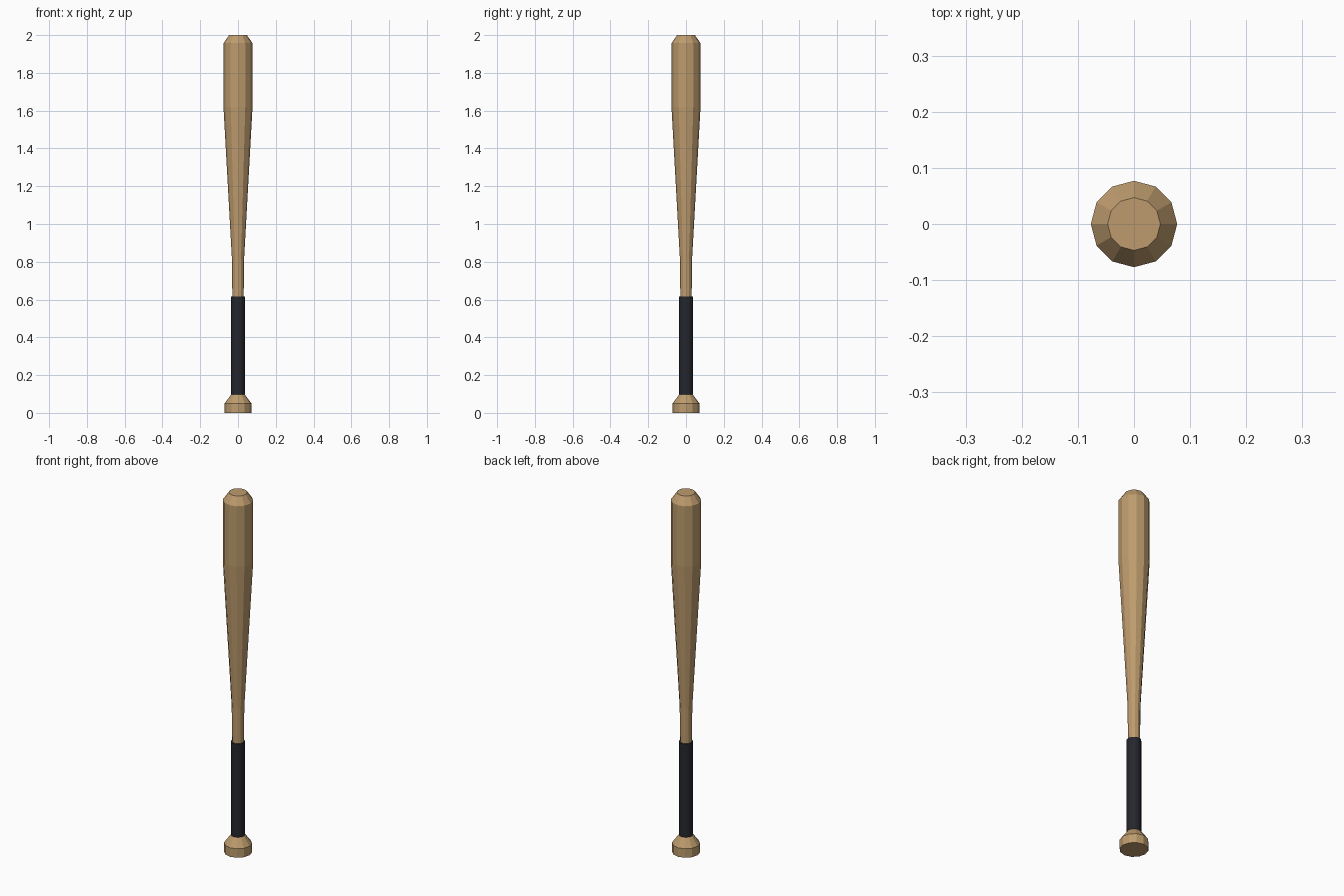
import bpy, bmesh, math

if "Cube" in bpy.data.objects:
    bpy.data.objects.remove(bpy.data.objects["Cube"])

SIDES = 12


def material(name, rgb):
    m = bpy.data.materials.new(name)
    m.diffuse_color = (*rgb, 1)
    m.use_nodes = True
    m.node_tree.nodes["Principled BSDF"].inputs["Base Color"].default_value = m.diffuse_color
    return m


wood = material("light_wood", (0.51, 0.33, 0.155))
wrap = material("dark_grip", (0.019, 0.020, 0.026))


def lathe(name, profile, mat):
    """Turn a (radius, height) profile into a closed, faceted solid."""
    bm = bmesh.new()
    rings = []
    for r, z in profile:
        angles = [2 * math.pi * i / SIDES for i in range(SIDES)]
        rings.append([bm.verts.new((r * math.cos(a), r * math.sin(a), z)) for a in angles])
    for low, high in zip(rings, rings[1:]):
        for i in range(SIDES):
            j = (i + 1) % SIDES
            bm.faces.new((low[i], low[j], high[j], high[i]))
    bm.faces.new(rings[0][::-1])
    bm.faces.new(rings[-1])
    mesh = bpy.data.meshes.new(name)
    bm.to_mesh(mesh)
    bm.free()
    mesh.materials.append(mat)
    obj = bpy.data.objects.new(name, mesh)
    bpy.context.collection.objects.link(obj)
    return obj


# Flared knob at the base
lathe("knob", [(0.071, 0), (0.071, 0.05), (0.036, 0.097)], wood)
# Wrapped handle
lathe("grip", [(0.036, 0.097), (0.036, 0.615)], wrap)
# Slim shaft widening into the barrel with a chamfered end
lathe("barrel", [(0.030, 0.615), (0.032, 0.81), (0.077, 1.62),
                 (0.077, 1.957), (0.047, 2.0)], wood)
